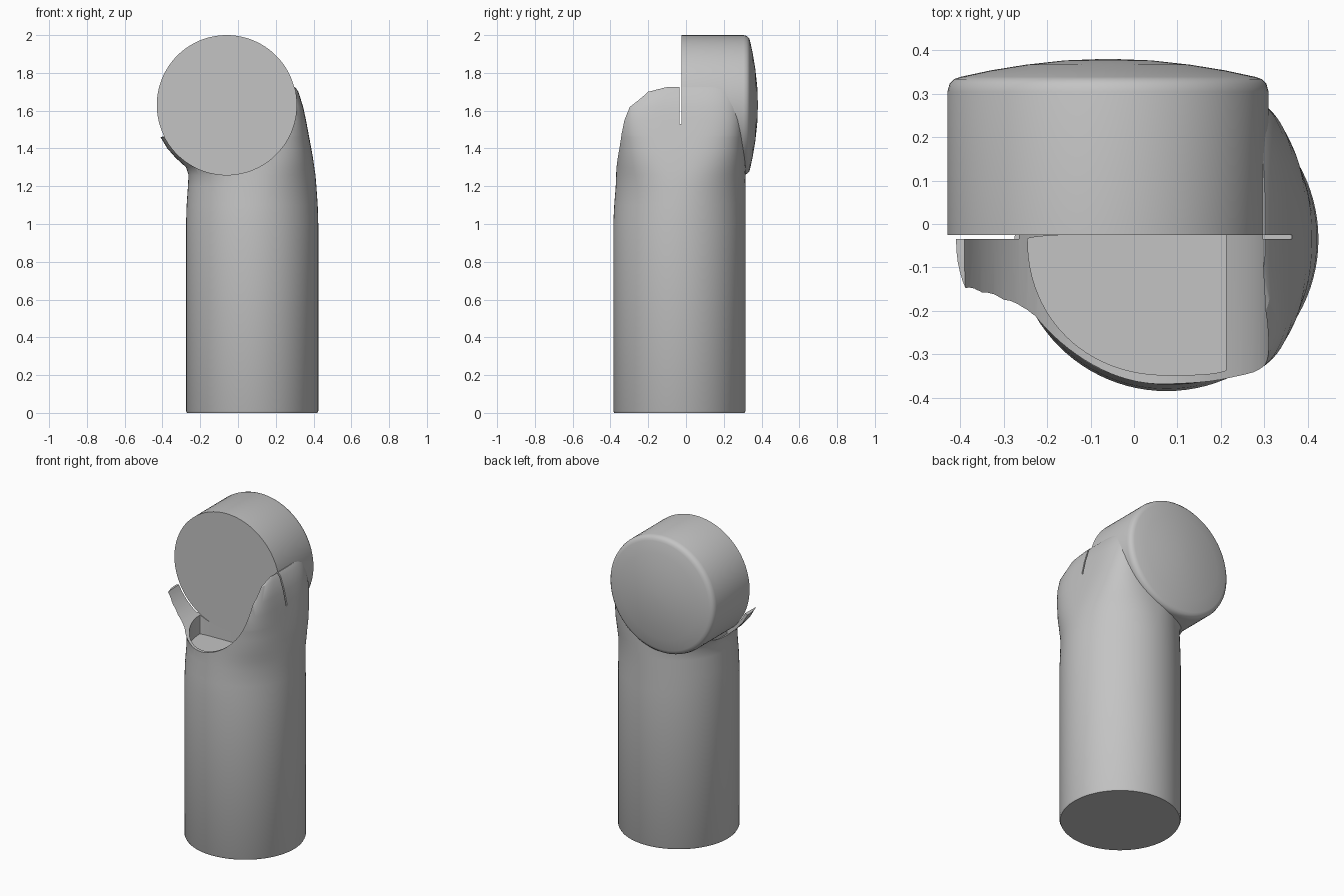
import bpy
import bmesh
from math import cos, sin, pi, radians, copysign

if "Cube" in bpy.data.objects:
    bpy.data.objects.remove(bpy.data.objects["Cube"], do_unlink=True)

grey = bpy.data.materials.new("plain grey")
grey.use_nodes = True
grey.diffuse_color = (0.55, 0.55, 0.55, 1)
grey.node_tree.nodes["Principled BSDF"].inputs["Base Color"].default_value = grey.diffuse_color

SIDES = 96
COL_X, COL_Y = 0.075, -0.035      # column axis
HEAD_X, HEAD_Z, HEAD_R = -0.06, 1.63, 0.37


def loft(name, rings):
    """Skin a list of closed rings and cap both ends."""
    bm = bmesh.new()
    loops = [[bm.verts.new(p) for p in ring] for ring in rings]
    for low, high in zip(loops, loops[1:]):
        for i in range(SIDES):
            j = (i + 1) % SIDES
            bm.faces.new((low[i], low[j], high[j], high[i]))
    bm.faces.new(loops[0])
    bm.faces.new(loops[-1])
    bmesh.ops.recalc_face_normals(bm, faces=bm.faces)
    mesh = bpy.data.meshes.new(name)
    bm.to_mesh(mesh)
    bm.free()
    mesh.materials.append(grey)
    obj = bpy.data.objects.new(name, mesh)
    bpy.context.collection.objects.link(obj)
    return obj


def level_ring(z, left, right, front, back, n_left, n_right):
    """Horizontal rounded section around the column axis."""
    ring = []
    for i in range(SIDES):
        c, s = cos(2 * pi * i / SIDES), sin(2 * pi * i / SIDES)
        n = n_right if c > 0 else n_left
        width = right - COL_X if c > 0 else COL_X - left
        depth = back - COL_Y if s > 0 else COL_Y - front
        ring.append((COL_X + copysign(abs(c) ** (2 / n), c) * width,
                     COL_Y + copysign(abs(s) ** (2 / n), s) * depth, z))
    return ring


def upright_ring(radius, y):
    """Vertical circle around the head axis."""
    return [(HEAD_X + radius * cos(2 * pi * i / SIDES), y,
             HEAD_Z + radius * sin(2 * pi * i / SIDES)) for i in range(SIDES)]


def box(name, low, high):
    bm = bmesh.new()
    bmesh.ops.create_cube(bm, size=1)
    for v in bm.verts:
        v.co = [(a + b) / 2 + t * (b - a) for a, b, t in zip(low, high, v.co)]
    mesh = bpy.data.meshes.new(name)
    bm.to_mesh(mesh)
    bm.free()
    mesh.materials.append(grey)
    obj = bpy.data.objects.new(name, mesh)
    bpy.context.collection.objects.link(obj)
    return obj


def activate(obj):
    bpy.ops.object.select_all(action="DESELECT")
    obj.select_set(True)
    bpy.context.view_layer.objects.active = obj


def cut(target, cutter):
    cutter.hide_render = True
    mod = target.modifiers.new("cut", "BOOLEAN")
    mod.operation = "DIFFERENCE"
    mod.solver = "EXACT"
    mod.object = cutter
    activate(target)
    bpy.ops.object.modifier_apply(modifier=mod.name)
    bpy.data.objects.remove(cutter, do_unlink=True)


# Column flaring into the socket: z, left, right, front, back, roundness
body = loft("column_and_socket", [level_ring(*row) for row in (
    (0, -0.27, 0.42, -0.38, 0.31, 2, 2),
    (0.01, -0.275, 0.425, -0.385, 0.315, 2, 2),
    (1, -0.275, 0.425, -0.385, 0.315, 2, 2),
    (1.1, -0.272, 0.422, -0.38, 0.315, 2, 2),
    (1.2, -0.265, 0.415, -0.372, 0.315, 2, 2.1),
    (1.26, -0.262, 0.41, -0.37, 0.315, 2, 2.3),
    (1.3, -0.275, 0.404, -0.368, 0.315, 2.1, 2.5),
    (1.35, -0.33, 0.397, -0.367, 0.315, 2.2, 2.8),
    (1.4, -0.374, 0.388, -0.365, 0.315, 2.2, 3.1),
    (1.46, -0.41, 0.377, -0.365, 0.315, 2.2, 3.5),
    (1.47, -0.37, 0.375, -0.365, 0.315, 2.2, 3.6),
    (1.55, -0.36, 0.36, -0.365, 0.315, 2.2, 4),
    (1.62, -0.35, 0.345, -0.36, 0.315, 2.2, 4),
    (1.7, -0.33, 0.32, -0.27, 0.31, 2.2, 4),
    (1.725, -0.3, 0.302, -0.16, 0.3, 2.2, 4),
)])

# Round scoop through the front of the socket
cut(body, loft("scoop_cutter", [upright_ring(HEAD_R, y) for y in (-0.6, -0.022)]))
# Deeper pocket with a flat floor
cut(body, loft("pocket_cutter", [
    level_ring(z, -0.245, 0.305, -0.348, -0.021, 2.1, 4) for z in (1.19, 1.38)]))
# Gap behind the thin lip, and the slot beside the right wall
cut(body, box("lip_gap_cutter", (-0.6, -0.035, 1.3), (-0.265, 0.6, 1.6)))
cut(body, box("slot_cutter", (0.25, -0.035, 1.53), (0.6, -0.025, 1.9)))

# Drum head with a flat front and a shallow domed back: radius, y
head = loft("drum_head", [upright_ring(*row) for row in (
    (HEAD_R, -0.025), (HEAD_R, 0.305), (0.365, 0.323), (0.354, 0.334),
    (0.34, 0.339), (0.27, 0.354), (0.19, 0.367), (0.1, 0.377), (0.02, 0.38))])

for part in (body, head):
    activate(part)
    bpy.ops.object.shade_smooth_by_angle(angle=radians(30))
